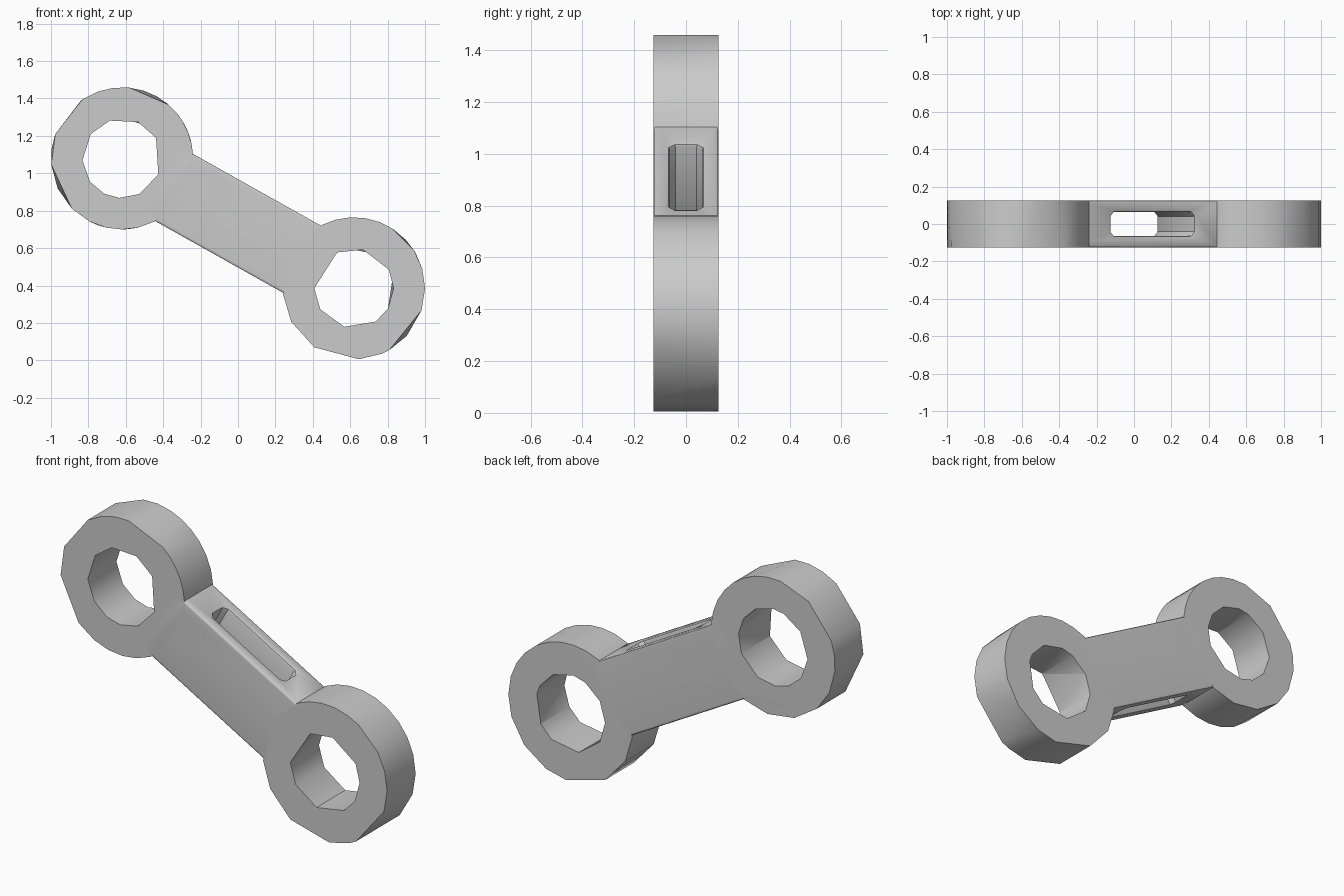
import bpy
import bmesh
from math import radians, cos, sin, atan2
from mathutils import Matrix, Vector

old = bpy.data.objects.get("Cube")
if old:
    bpy.data.objects.remove(old, do_unlink=True)

HALF_DEPTH = 0.125
UPPER = Vector((-0.62, 0, 1.08))
LOWER = Vector((0.62, 0, 0.385))
MIDDLE = (UPPER + LOWER) / 2
TILT = atan2(UPPER.z - LOWER.z, LOWER.x - UPPER.x)

steel = bpy.data.materials.new("light_grey_metal")
steel.use_nodes = True
colour = (0.6, 0.6, 0.6, 1)
steel.diffuse_color = colour
steel.node_tree.nodes["Principled BSDF"].inputs["Base Color"].default_value = colour


def make_object(name, bm):
    bmesh.ops.recalc_face_normals(bm, faces=bm.faces[:])
    mesh = bpy.data.meshes.new(name)
    bm.to_mesh(mesh)
    bm.free()
    mesh.materials.append(steel)
    obj = bpy.data.objects.new(name, mesh)
    bpy.context.collection.objects.link(obj)
    return obj


def faceted_disc(name, centre, radius, front, back, half_depth):
    """Drum whose front and back rims have their own corner angles."""
    bm = bmesh.new()
    for side, angles in ((-1, front), (1, back)):
        for a in map(radians, angles):
            offset = Vector((radius * cos(a), side * half_depth, radius * sin(a)))
            bm.verts.new(centre + offset)
    bmesh.ops.convex_hull(bm, input=bm.verts[:])
    bmesh.ops.dissolve_limit(bm, angle_limit=0.001, verts=bm.verts[:], edges=bm.edges[:])
    return make_object(name, bm)


def block(name, size):
    """Box lying along the line between the two ring centres."""
    bm = bmesh.new()
    turn = Matrix.Translation(MIDDLE) @ Matrix.Rotation(TILT, 4, "Y")
    bmesh.ops.create_cube(bm, size=1, matrix=turn @ Matrix.Diagonal((*size, 1)))
    return make_object(name, bm)


def apply_modifier(obj, kind, **settings):
    mod = obj.modifiers.new(kind.title(), kind)
    for key, value in settings.items():
        setattr(mod, key, value)
    bpy.context.view_layer.objects.active = obj
    bpy.ops.object.modifier_apply(modifier=mod.name)


def combine(obj, other, operation):
    apply_modifier(obj, "BOOLEAN", object=other, operation=operation, solver="EXACT")
    bpy.data.objects.remove(other, do_unlink=True)


def ring(name, centre, outer, hole):
    body = faceted_disc(name, centre, 0.38, *outer, HALF_DEPTH)
    cutter = faceted_disc("hole_cutter", centre, 0.212, *hole, HALF_DEPTH + 0.002)
    cutter.hide_render = True
    combine(body, cutter, "DIFFERENCE")
    return body


# Rings with uneven facets
upper_ring = ring(
    "upper_ring", UPPER,
    ([-30, -10, 3, 12, 22, 32, 40, 49, 84, 97, 110, 124, 160, 185, 225, 243, 257, 270, 283, 297],
     [-30, -10, 3, 15, 27, 39, 50, 61, 72, 84, 97, 125, 160, 172, 185, 205, 225, 250, 275, 297]),
    ([31, 66, 108, 142, 183, 216, 243, 266, 296, 336],
     [5, 31, 60, 90, 108, 142, 183, 216, 243, 266, 296, 336]))
lower_ring = ring(
    "lower_ring", LOWER,
    ([0, 16, 32, 57, 69, 81, 93, 105, 117, 150, 185, 208, 236, 274, 293, 300, 342],
     [0, 16, 30, 43, 57, 69, 81, 93, 105, 117, 150, 185, 208, 236, 274, 293, 318, 342]),
    ([0, 28, 77, 115, 180, 212, 256, 303, 329],
     [14, 28, 60, 95, 115, 148, 180, 212, 256, 303, 329]))

# Arm with a long slot through its narrow sides
arm = block("link_body", (0.96, 2 * HALF_DEPTH, 0.412))
slot = block("slot_cutter", (0.51, 0.126, 0.6))
slot.hide_render = True
bm = bmesh.new()
bm.from_mesh(slot.data)
across = Vector((sin(TILT), 0, cos(TILT)))
corners = [e for e in bm.edges
           if abs((e.verts[0].co - e.verts[1].co).normalized().dot(across)) > 0.9]
bmesh.ops.bevel(bm, geom=corners, offset=0.022, segments=1, affect="EDGES")
bm.to_mesh(slot.data)
bm.free()
combine(arm, slot, "DIFFERENCE")
apply_modifier(arm, "BEVEL", width=0.013, segments=2, limit_method="ANGLE",
               angle_limit=radians(60))

# Join into one solid link
combine(arm, upper_ring, "UNION")
combine(arm, lower_ring, "UNION")
bpy.ops.object.select_all(action="DESELECT")
arm.select_set(True)
bpy.context.view_layer.objects.active = arm
bpy.ops.object.shade_smooth_by_angle(angle=radians(40))
